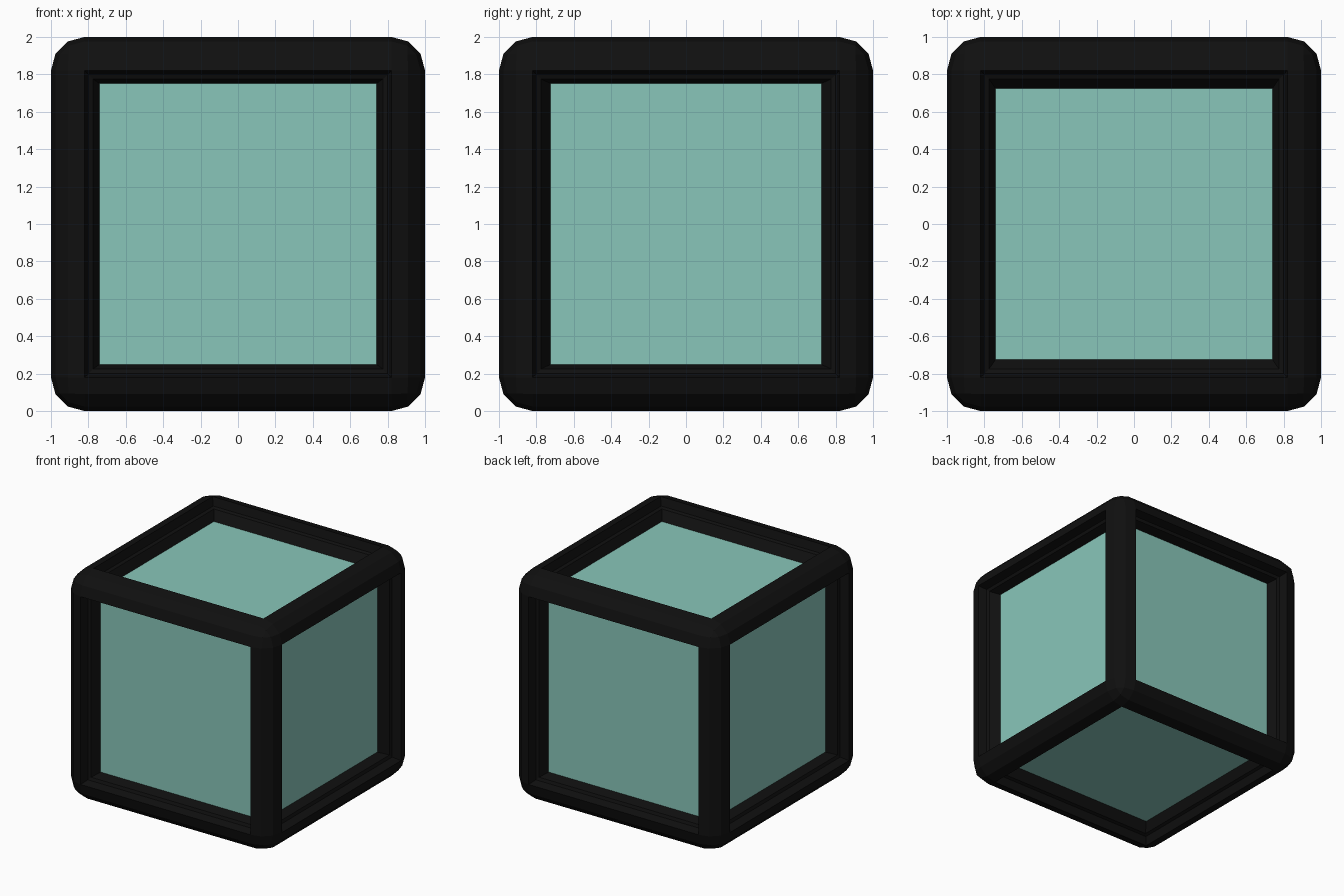
import bpy, bmesh

if "Cube" in bpy.data.objects:
    bpy.data.objects.remove(bpy.data.objects["Cube"])


def make_object(name, bm, color):
    mesh = bpy.data.meshes.new(name)
    bmesh.ops.recalc_face_normals(bm, faces=bm.faces)
    bm.to_mesh(mesh)
    bm.free()
    mat = bpy.data.materials.new(name + "_color")
    mat.diffuse_color = color
    mat.use_nodes = True
    mat.node_tree.nodes["Principled BSDF"].inputs["Base Color"].default_value = mat.diffuse_color
    mesh.materials.append(mat)
    obj = bpy.data.objects.new(name, mesh)
    obj.location.z = 1
    bpy.context.collection.objects.link(obj)
    return obj


# Frame: rounded cube whose six sides are cut open with a stepped rim
opening = (0.735, 0.717, 0.7475)             # half size of the openings along x, y, z
steps = [((0.80,) * 3, 0.93), ((0.775,) * 3, 0.92), (opening, 0.83)]

bm = bmesh.new()
bmesh.ops.create_cube(bm, size=2)
bmesh.ops.bevel(bm, geom=bm.edges[:], offset=0.18, offset_type='OFFSET',
                segments=3, profile=0.5, affect='EDGES')
bm.normal_update()
sides = [f for f in bm.faces if f.calc_area() > 2]
for side in sides:
    axis = max(range(3), key=lambda i: abs(side.normal[i]))
    for half, height in steps:
        side = bmesh.ops.extrude_discrete_faces(bm, faces=[side])["faces"][0]
        for v in side.verts:
            for i in range(3):
                size = height if i == axis else half[i]
                v.co[i] = size if v.co[i] > 0 else -size
    bm.faces.remove(side)
make_object("frame", bm, (0.005, 0.005, 0.005, 1))

# Panels: a plain block filling the frame
bm = bmesh.new()
bmesh.ops.create_cube(bm, size=1.68)
make_object("panel_block", bm, (0.25, 0.565, 0.49, 1))
